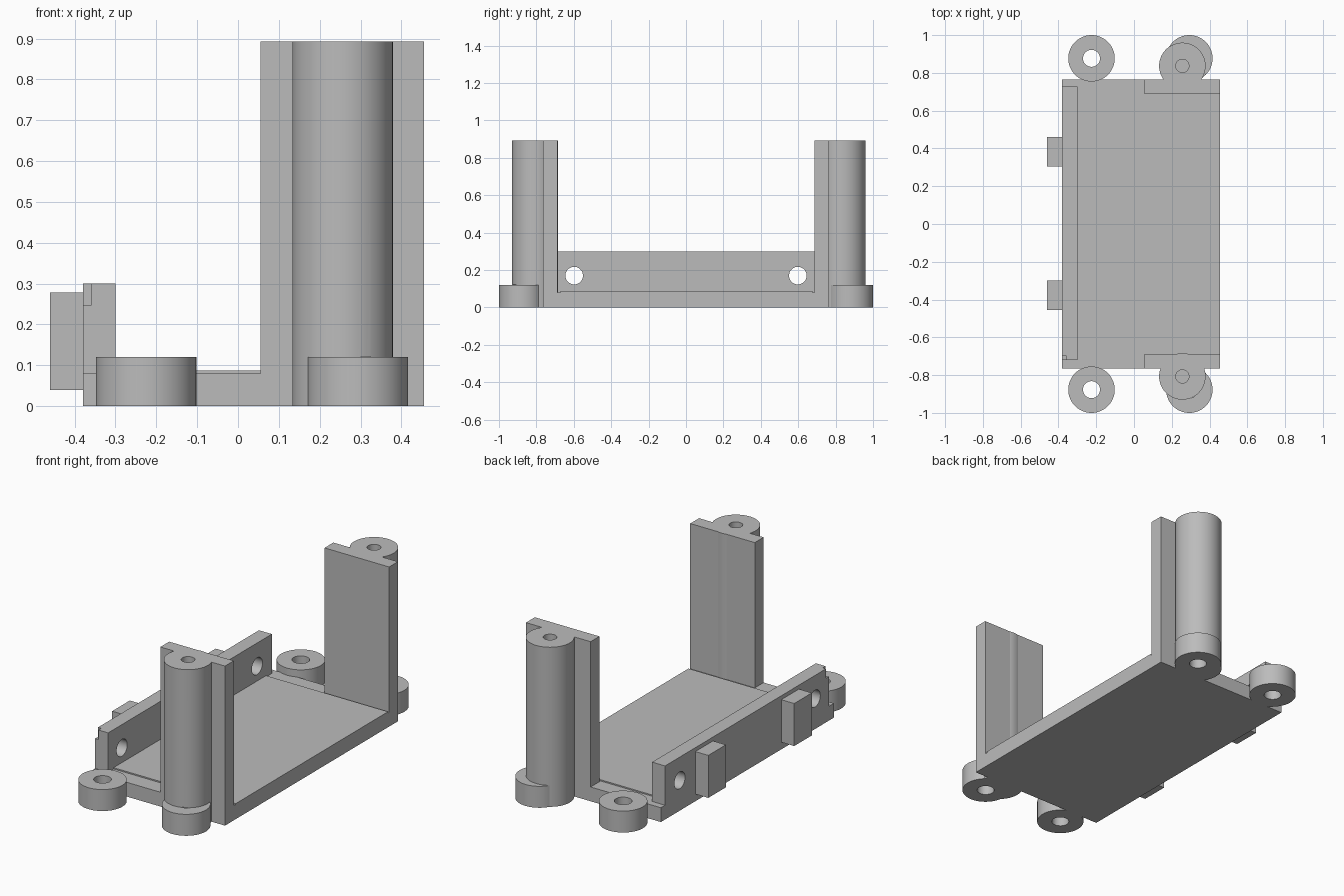
import bpy
import math

cube = bpy.data.objects.get("Cube")
if cube:
    bpy.data.objects.remove(cube, do_unlink=True)

GREY = (0.5, 0.5, 0.5, 1.0)
grey = bpy.data.materials.new("plain_grey")
grey.use_nodes = True
grey.diffuse_color = GREY
grey.node_tree.nodes["Principled BSDF"].inputs["Base Color"].default_value = GREY


def box(name, xs, ys, zs):
    """Box from its (min, max) range on each axis."""
    ranges = (xs, ys, zs)
    bpy.ops.mesh.primitive_cube_add(size=1, location=[sum(r) / 2 for r in ranges])
    obj = bpy.context.object
    obj.name = name
    obj.scale = [r[1] - r[0] for r in ranges]
    bpy.ops.object.transform_apply(location=False, rotation=False, scale=True)
    obj.data.materials.append(grey)
    return obj


def cylinder(name, centre, radius, low, high):
    """Upright cylinder between two heights."""
    bpy.ops.mesh.primitive_cylinder_add(
        vertices=64, radius=radius, depth=high - low,
        location=(centre[0], centre[1], (low + high) / 2))
    obj = bpy.context.object
    obj.name = name
    obj.data.materials.append(grey)
    return obj


def cut(obj, cutter):
    """Subtract the cutter for good and remove it."""
    mod = obj.modifiers.new("cut", 'BOOLEAN')
    mod.operation = 'DIFFERENCE'
    mod.solver = 'EXACT'
    mod.object = cutter
    bpy.ops.object.select_all(action='DESELECT')
    bpy.context.view_layer.objects.active = obj
    obj.select_set(True)
    bpy.ops.object.modifier_apply(modifier=mod.name)
    bpy.data.objects.remove(cutter, do_unlink=True)


def smooth(obj):
    bpy.ops.object.select_all(action='DESELECT')
    bpy.context.view_layer.objects.active = obj
    obj.select_set(True)
    bpy.ops.object.shade_smooth_by_angle(angle=math.radians(30))


BASE_TOP = 0.08
LUG_TOP = 0.12
TOP = 0.893
RADIUS = 0.123
BORE = 0.045

# Tray floor with a slightly raised pad
box("base_plate", (-0.38, 0.455), (-0.765, 0.765), (0, BASE_TOP))
box("floor_pad", (-0.30, 0.455), (-0.672, 0.677), (BASE_TOP, 0.087))

# Low side wall with two cross holes and a corner notch
wall = box("side_wall", (-0.38, -0.30), (-0.72, 0.728), (BASE_TOP, 0.30))
for y in (-0.598, 0.598):
    bpy.ops.mesh.primitive_cylinder_add(
        vertices=64, radius=0.047, depth=0.3,
        location=(-0.34, y, 0.17), rotation=(0, math.pi / 2, 0))
    cut(wall, bpy.context.object)
cut(wall, box("notch", (-0.40, -0.36), (-0.75, -0.695), (0.247, 0.35)))
smooth(wall)

# Blocks on the outside of the low wall
for end, y in (("front", -0.378), ("back", 0.382)):
    box(end + "_wall_block", (-0.46, -0.38), (y - 0.078, y + 0.078), (0.04, 0.278))

# Each end: tall plate, post, foot under the post, and free screw lug
for end, side, post_y in (("front", -1, -0.807), ("back", 1, 0.837)):
    box(end + "_tall_plate", (0.055, 0.455),
        sorted((side * 0.687, side * 0.765)), (BASE_TOP, TOP))

    lug_at = (-0.225, side * 0.877)
    foot_at = (0.293, side * 0.877)
    post_at = (0.256, post_y)

    lug = cylinder(end + "_screw_lug", lug_at, RADIUS, 0, LUG_TOP)
    cut(lug, cylinder("bore", lug_at, BORE, -0.1, 0.3))

    foot = cylinder(end + "_post_foot", foot_at, RADIUS, 0, LUG_TOP)
    post = cylinder(end + "_post", post_at, RADIUS, 0, TOP)
    for part in (foot, post):
        cut(part, cylinder("bore", foot_at, BORE, -0.1, LUG_TOP + 0.002))
    cut(post, cylinder("pilot_hole", post_at, 0.035, 0.5, 1.0))

    for part in (lug, foot, post):
        smooth(part)
